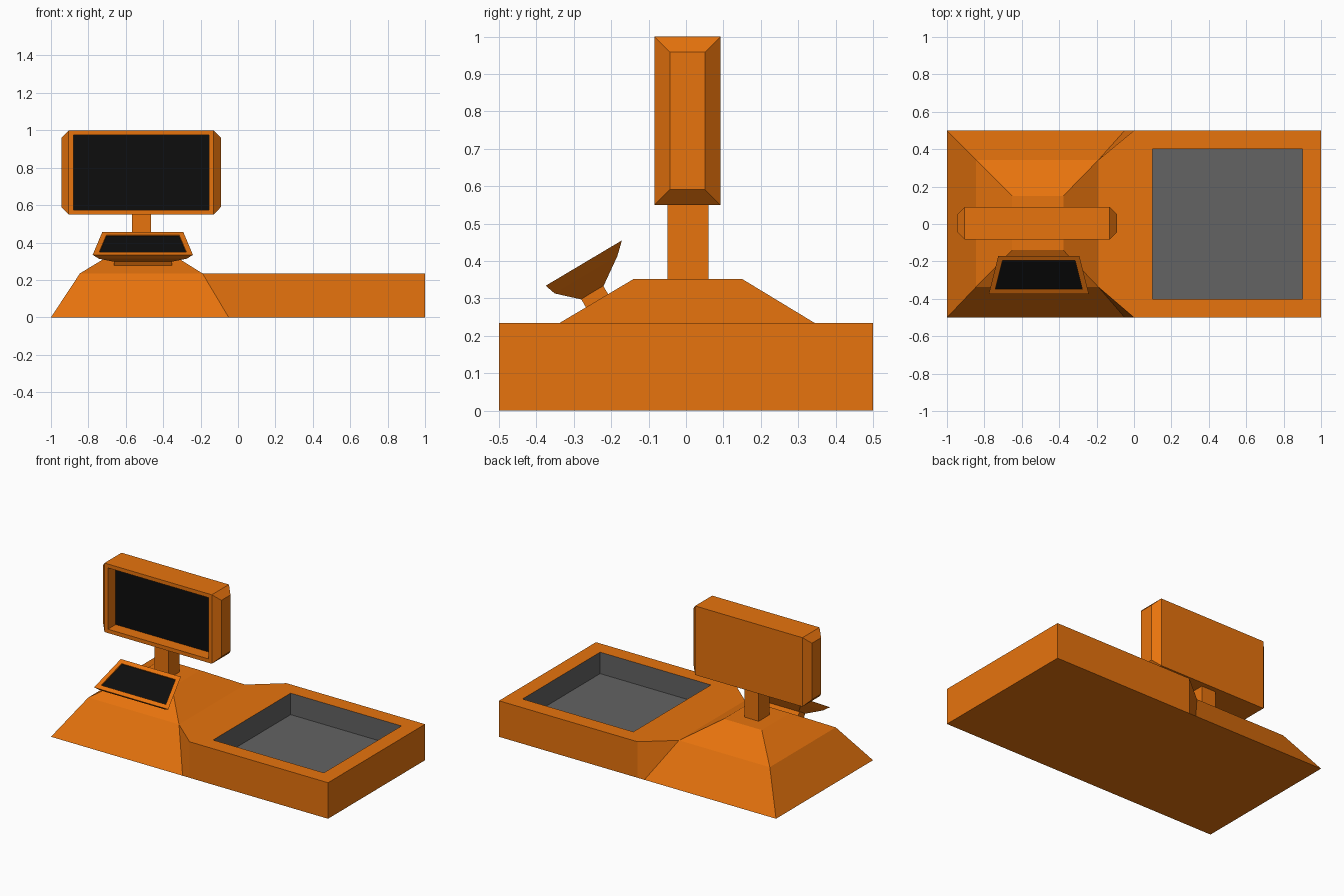
import bpy, bmesh
from mathutils import Vector

if "Cube" in bpy.data.objects:
    bpy.data.objects.remove(bpy.data.objects["Cube"])


def material(name, rgb):
    m = bpy.data.materials.new(name)
    m.diffuse_color = (*rgb, 1)
    m.use_nodes = True
    m.node_tree.nodes["Principled BSDF"].inputs["Base Color"].default_value = m.diffuse_color
    return m


ORANGE = material("orange_paint", (0.80, 0.172, 0.004))
BLACK = material("black_screen", (0.004, 0.004, 0.004))
GREY = material("grey_tray", (0.125, 0.125, 0.125))


def finish(name, bm, mats):
    bmesh.ops.recalc_face_normals(bm, faces=bm.faces)
    me = bpy.data.meshes.new(name)
    bm.to_mesh(me)
    bm.free()
    for m in mats:
        me.materials.append(m)
    ob = bpy.data.objects.new(name, me)
    bpy.context.collection.objects.link(ob)
    return ob


def loft(rings):
    """Closed solid through a list of four-point rings."""
    bm = bmesh.new()
    vs = [[bm.verts.new(p) for p in r] for r in rings]
    for a, b in zip(vs, vs[1:]):
        for i in range(4):
            j = (i + 1) % 4
            bm.faces.new((a[i], a[j], b[j], b[i]))
    bm.faces.new(vs[0])
    bm.faces.new(vs[-1])
    bmesh.ops.recalc_face_normals(bm, faces=bm.faces)
    return bm


def rect(x0, x1, y0, y1, z):
    return [(x0, y0, z), (x1, y0, z), (x1, y1, z), (x0, y1, z)]


def facing(bm, direction):
    """Largest face pointing most nearly in the given direction."""
    d = Vector(direction)
    bm.normal_update()
    return max((f for f in bm.faces if f.normal.dot(d) > 0.9), key=lambda f: f.calc_area())


def recess(bm, face, border, depth, paint_walls=False):
    """Inset a face, sink it, and give it the second material."""
    n = face.normal.copy()
    bmesh.ops.inset_region(bm, faces=[face], thickness=border, use_even_offset=True)
    ring = list(face.verts)
    low = [bm.verts.new(v.co - n * depth) for v in ring]
    bm.faces.remove(face)
    for i in range(len(ring)):
        j = (i + 1) % len(ring)
        wall = bm.faces.new((ring[i], ring[j], low[j], low[i]))
        wall.material_index = int(paint_walls)
    bm.faces.new(low).material_index = 1


H = 0.235  # height of the counter

# pedestal: two stacked tapers, open where the bridge joins it
bm = loft([rect(-1, -0.05, -0.5, 0.5, 0),
           rect(-0.845, -0.19, -0.337, 0.343, H),
           rect(-0.652, -0.378, -0.14, 0.15, 0.352)])
inner = [f for f in bm.faces if f.normal.x > 0.5 and f.calc_center_median().z < H * 0.6]
bmesh.ops.delete(bm, geom=inner, context='FACES_ONLY')
finish("pedestal", bm, [ORANGE])

# bridge: flat top, slanted sides and underside between pedestal and counter
bm = bmesh.new()
low = [bm.verts.new(p) for p in rect(-0.05, 0, -0.5, 0.5, 0)]
top = [bm.verts.new(p) for p in ((-0.19, -0.337, H), (0, -0.5, H), (0, 0.5, H), (-0.19, 0.343, H))]
for f in (low, top, (low[0], low[1], top[1], top[0]), (low[2], low[3], top[3], top[2])):
    bm.faces.new(f)
finish("bridge", bm, [ORANGE])

# counter with sunken grey tray
bm = loft([rect(0, 1, -0.5, 0.5, 0), rect(0, 1, -0.5, 0.5, H)])
recess(bm, facing(bm, (0, 0, 1)), 0.1, 0.14, paint_walls=True)
bmesh.ops.delete(bm, geom=[facing(bm, (-1, 0, 0))], context='FACES_ONLY')
finish("counter", bm, [ORANGE, GREY])

# monitor post
finish("monitor_post", loft([rect(-0.567, -0.465, -0.05, 0.06, z) for z in (0.35, 0.552)]), [ORANGE])

# monitor: chamfered ends, deep-set screen
rings = []
for x, c in ((-0.945, 0.041), (-0.905, 0), (-0.13, 0), (-0.09, 0.041)):
    y0, y1, z0, z1 = -0.084 + c, 0.092 - c, 0.55 + c, 1 - c
    rings.append([(x, y0, z0), (x, y1, z0), (x, y1, z1), (x, y0, z1)])
bm = loft(rings)
recess(bm, facing(bm, (0, -1, 0)), 0.025, 0.08)
finish("monitor", bm, [ORANGE, BLACK])

# tilted keypad: trapezoid slices stacked along its face normal
CX = -0.509
U = Vector((0, 0.859, 0.511))
N = Vector((0, -0.511, 0.859))
ORIGIN = Vector((CX, -0.375, 0.334))


def slice_ring(n, u0, u1, half0, half1):
    return [ORIGIN + Vector((s * h, 0, 0)) + U * u + N * n
            for s, h, u in ((-1, half0, u0), (1, half0, u0), (1, half1, u1), (-1, half1, u1))]


bm = loft([slice_ring(0, 0, 0.237, 0.268, 0.217),
           slice_ring(-0.03, 0.01, 0.205, 0.235, 0.195),
           slice_ring(-0.08, 0.063, 0.132, 0.155, 0.15)])
recess(bm, facing(bm, N), 0.028, 0.008)
finish("keypad", bm, [ORANGE, BLACK])

# keypad neck
finish("keypad_neck", loft([slice_ring(n, 0.063, 0.132, 0.155, 0.155) for n in (-0.079, -0.125)]), [ORANGE])
